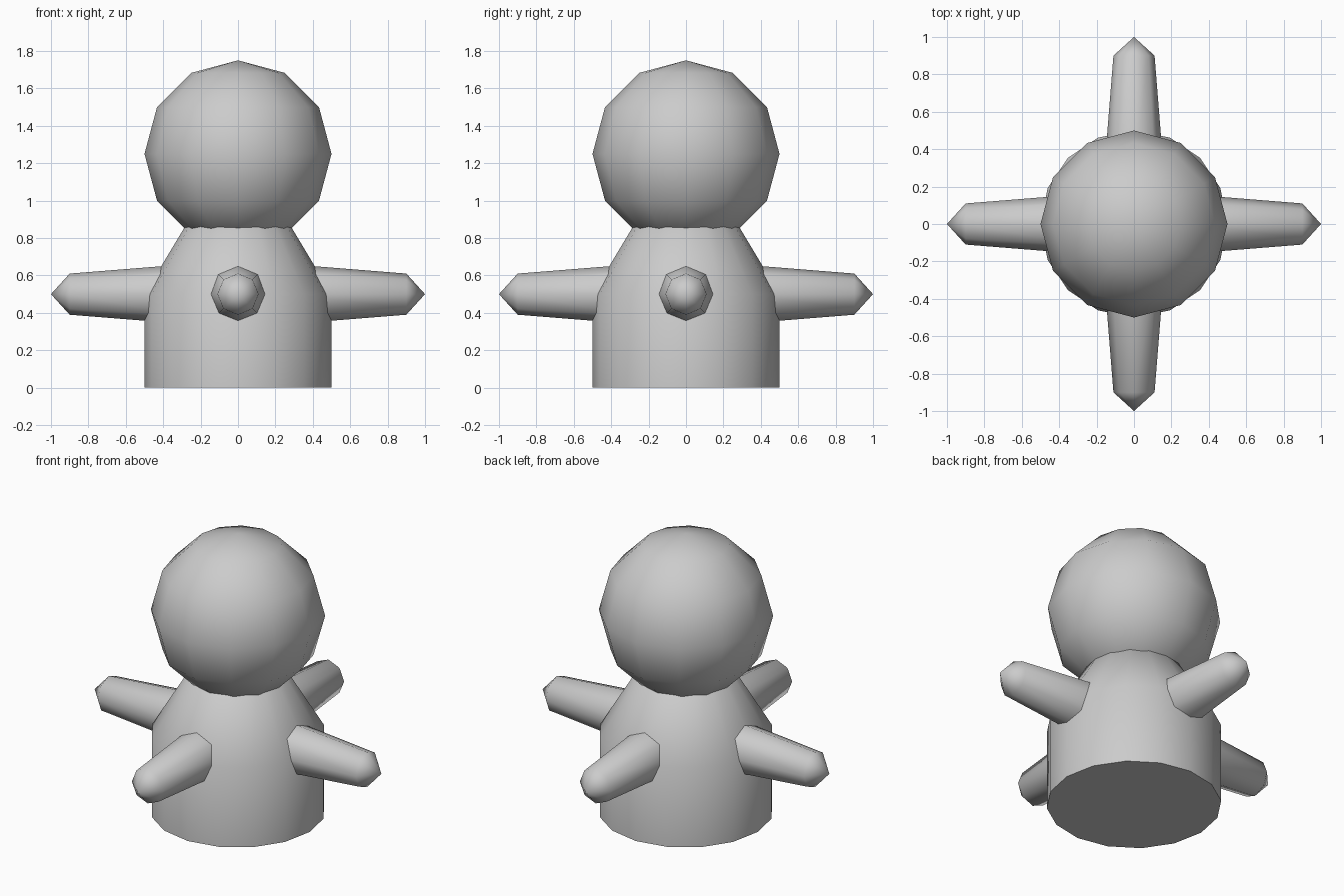
import bpy, bmesh
from math import cos, sin, pi, radians

if "Cube" in bpy.data.objects:
    bpy.data.objects.remove(bpy.data.objects["Cube"])


def lathe(name, profile, sides, turn=None):
    """Build a closed solid from (radius, height) rings; radius 0 makes a pole."""
    bm = bmesh.new()
    rings = []
    for r, z in profile:
        n = sides if r > 0 else 1
        rings.append([bm.verts.new((r * cos(2 * pi * i / sides), r * sin(2 * pi * i / sides), z))
                      for i in range(n)])
    for a, b in zip(rings, rings[1:]):
        for i in range(sides):
            j = (i + 1) % sides
            quad = [a[i % len(a)], a[j % len(a)], b[j % len(b)], b[i % len(b)]]
            bm.faces.new(list(dict.fromkeys(quad)))
    for ring in (rings[0], rings[-1]):
        if len(ring) > 1:
            bm.faces.new(ring)
    bmesh.ops.recalc_face_normals(bm, faces=bm.faces)
    mesh = bpy.data.meshes.new(name)
    bm.to_mesh(mesh)
    bm.free()
    obj = bpy.data.objects.new(name, mesh)
    bpy.context.collection.objects.link(obj)
    bpy.ops.object.select_all(action='DESELECT')
    obj.select_set(True)
    bpy.context.view_layer.objects.active = obj
    bpy.ops.object.shade_smooth_by_angle(angle=radians(60))
    return obj


# Body: straight base with a tapered upper half that ends inside the head
lathe("body", [(0.5, 0), (0.5, 0.5), (0.2, 1.0)], 16)

# Head: low-poly ball
head_profile = [(0.5 * sin(pi * k / 6) if 0 < k < 6 else 0, -0.5 * cos(pi * k / 6))
                for k in range(7)]
head = lathe("head", head_profile, 12)
head.location.z = 1.25

# Four tapered arms with pointed tips
for k, side in enumerate(("right", "back", "left", "front")):
    arm = lathe(side + "_arm", [(0.158, 0.3), (0.11, 0.9), (0, 1.0)], 8)
    arm.rotation_euler = (0, pi / 2, k * pi / 2)
    arm.location.z = 0.5
